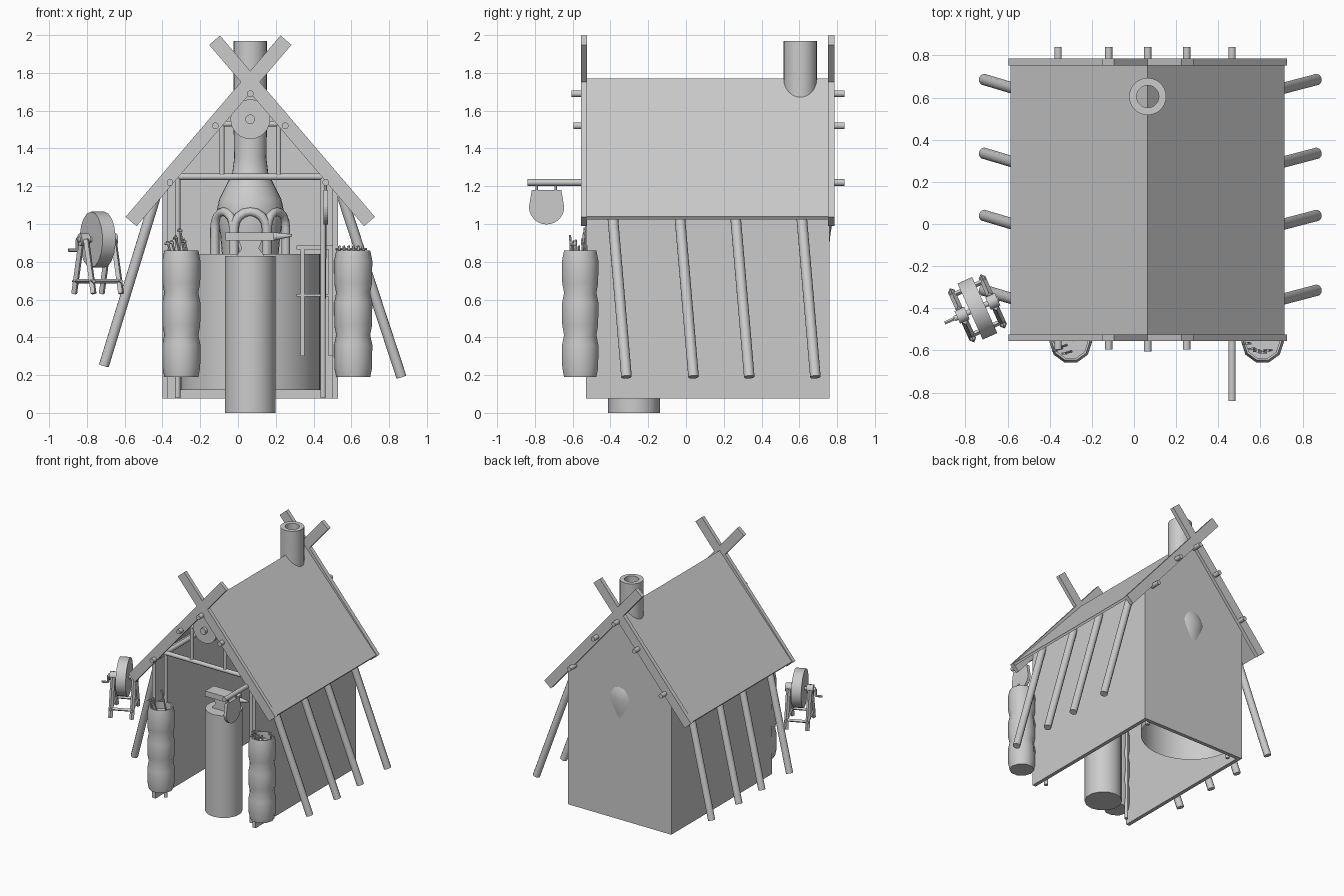
import bpy, bmesh, math, random
from mathutils import Vector

random.seed(4)
if "Cube" in bpy.data.objects:
    bpy.data.objects.remove(bpy.data.objects["Cube"])

grey = bpy.data.materials.new("plain grey")
grey.use_nodes = True
grey.diffuse_color = (0.6, 0.6, 0.6, 1)
grey.node_tree.nodes["Principled BSDF"].inputs["Base Color"].default_value = (0.6, 0.6, 0.6, 1)


def finish(name, bm, smooth=True):
    bmesh.ops.recalc_face_normals(bm, faces=bm.faces)
    mesh = bpy.data.meshes.new(name)
    bm.to_mesh(mesh)
    bm.free()
    mesh.materials.append(grey)
    ob = bpy.data.objects.new(name, mesh)
    bpy.context.collection.objects.link(ob)
    if smooth:
        bpy.ops.object.select_all(action='DESELECT')
        ob.select_set(True)
        bpy.context.view_layer.objects.active = ob
        bpy.ops.object.shade_smooth_by_angle(angle=math.radians(40))
    return ob


def prism(name, outline, axis, lo, hi, bottom=True, smooth=False):
    """Extrude a 2D outline along the x, y or z axis."""
    place = {'x': lambda u, v, w: (w, u, v),
             'y': lambda u, v, w: (u, w, v),
             'z': lambda u, v, w: (u, v, w)}[axis]
    bm = bmesh.new()
    a = [bm.verts.new(place(u, v, lo)) for u, v in outline]
    b = [bm.verts.new(place(u, v, hi)) for u, v in outline]
    n = len(a)
    for i in range(n):
        j = (i + 1) % n
        bm.faces.new((a[i], a[j], b[j], b[i]))
    bm.faces.new(b)
    if bottom:
        bm.faces.new(a)
    return finish(name, bm, smooth)


def box(name, x0, x1, y0, y1, z0, z1):
    return prism(name, [(x0, y0), (x1, y0), (x1, y1), (x0, y1)], 'z', z0, z1)


def rod(name, p, q, r, r2=None, sides=10):
    """Straight round pole between two points, optionally tapered."""
    p, q = Vector(p), Vector(q)
    bm = bmesh.new()
    bmesh.ops.create_cone(bm, cap_ends=True, segments=sides, radius1=r,
                          radius2=r if r2 is None else r2, depth=(q - p).length)
    rot = (q - p).to_track_quat('Z', 'Y')
    for v in bm.verts:
        v.co = rot @ v.co + (p + q) / 2
    return finish(name, bm)


def lathe(name, profile, x, y, sides):
    """Spin (radius, height) points around a vertical axis."""
    bm = bmesh.new()
    vs = [bm.verts.new((x + r, y, z)) for r, z in profile]
    edges = [bm.edges.new(e) for e in zip(vs, vs[1:])]
    bmesh.ops.spin(bm, geom=vs + edges, cent=(x, y, 0), axis=(0, 0, 1),
                   angle=math.tau, steps=sides)
    bmesh.ops.remove_doubles(bm, verts=bm.verts, dist=0.0005)
    return finish(name, bm)


def tube(name, points, r):
    """Bent round bar through a list of points."""
    cu = bpy.data.curves.new(name, 'CURVE')
    cu.dimensions, cu.bevel_depth, cu.bevel_resolution = '3D', r, 2
    cu.use_fill_caps = True
    sp = cu.splines.new('POLY')
    sp.points.add(len(points) - 1)
    for pt, co in zip(sp.points, points):
        pt.co = (*co, 1)
    cu.materials.append(grey)
    ob = bpy.data.objects.new(name, cu)
    bpy.context.collection.objects.link(ob)


CX, FRONT, BACK = 0.065, -0.53, 0.76

# Walls: two sides and a full back gable, open front and floor
box("wall_right", -0.40, -0.37, FRONT, BACK, 0.075, 1.22)
box("wall_left", 0.50, 0.53, FRONT, BACK, 0.075, 1.22)
prism("back_gable", [(-0.40, 0.075), (0.53, 0.075), (0.53, 1.22), (CX, 1.745), (-0.40, 1.22)],
      'y', BACK - 0.03, BACK)

# Roof slabs and crossed barge boards
prism("roof", [(CX - 0.65, 1.04), (CX, 1.77), (CX + 0.65, 1.04), (CX + 0.64, 1.025),
               (CX, 1.743), (CX - 0.64, 1.025)], 'y', FRONT, 0.765)
for side, tag in ((1, "a"), (-1, "b")):
    low, high = Vector((-0.631 * side, 1.013)), Vector((0.189 * side, 1.973))
    d = (high - low).normalized() * 0.038
    n = Vector((-d.y, d.x))
    outline = [(CX + c.x, c.y) for c in (low + n, high + n, high - n, low - n)]
    for y0, y1, end in ((-0.555, -0.524, "front"), (0.752, 0.785, "back")):
        prism(f"barge_board_{end}_{tag}", outline, 'y', y0, y1)

# Purlins sticking out at both gables, one long enough to hold the sign
for x, z, y in ((CX, 1.69, -0.605), (-0.12, 1.52, -0.595), (0.25, 1.52, -0.595),
                (-0.36, 1.22, -0.595), (0.465, 1.22, -0.84)):
    rod("purlin", (x, y, z), (x, 0.84, z), 0.018)

# Roof trusses and posts
for y in (-0.47, 0.69):
    rod("tie_beam", (-0.36, y, 1.25), (0.48, y, 1.25), 0.017)
    rod("collar_beam", (-0.13, y, 1.53), (0.26, y, 1.53), 0.015)
    for s in (-1, 1):
        rod("truss_post", (CX + s * 0.15, y, 1.25), (CX + s * 0.15, y, 1.54), 0.014)
        rod("door_post", (CX + s * 0.385, y, 0.08), (CX + s * 0.385, y, 1.25), 0.015)

# Slanted braces along both sides
for y in (0.685, 0.335, 0.04, -0.315):
    rod("brace_left", (0.54, y - 0.085, 1.18), (0.865, y, 0.19), 0.028)
    rod("brace_right", (-0.425, y - 0.085, 1.18), (-0.71, y, 0.25), 0.028)

# Half-round hearth against the back wall, with a flue through the roof
arc = [math.pi + math.pi * i / 20 for i in range(21)]
prism("hearth", [(CX + 0.37 * math.cos(t), 0.73 + 0.37 * math.sin(t)) for t in arc],
      'z', 0.12, 0.84, bottom=False, smooth=True)
lathe("flue", [(0.15, 0.84), (0.16, 0.95), (0.18, 1.06), (0.165, 1.13), (0.125, 1.21),
               (0.095, 1.27), (0.085, 1.35), (0.088, 1.5), (0.088, 1.97), (0.053, 1.97),
               (0.053, 1.5)], CX, 0.605, 28)

# Arched ribs around the fire opening
for deg in (-55, 0, 55):
    a = math.radians(deg)
    out, along = Vector((math.sin(a), -math.cos(a), 0)), Vector((math.cos(a), math.sin(a), 0))
    base = Vector((CX, 0.605, 0)) + out * 0.17
    pts = [base - along * 0.085 + Vector((0, 0, 0.84))]
    for i in range(9):
        t = math.pi * (1 - i / 8)
        pts.append(base + along * 0.085 * math.cos(t) + Vector((0, 0, 0.98 + 0.085 * math.sin(t))))
    pts.append(base + along * 0.085 + Vector((0, 0, 0.84)))
    tube("fire_arch", pts, 0.024)

# Stump and anvil
SY = -0.275
rod("stump", (CX, SY, 0), (CX, SY, 0.83), 0.138, sides=14)
prism("anvil_body", [(-0.01, 0.83), (0.14, 0.83), (0.11, 0.87), (0.13, 0.92), (0, 0.92), (0.02, 0.87)],
      'y', SY - 0.045, SY + 0.045)
box("anvil_face", -0.065, 0.19, SY - 0.055, SY + 0.055, 0.912, 0.955)
rod("anvil_horn", (0.19, SY, 0.934), (0.285, SY, 0.94), 0.022, 0.006)

# Round boss plate in the front gable
rod("gable_disc", (CX, -0.49, 1.555), (CX, -0.52, 1.555), 0.105, sides=24)
rod("gable_disc_boss", (CX, -0.52, 1.555), (CX, -0.545, 1.555), 0.026)

# Hanging shield-shaped sign
curve = [(-0.738 + 0.093 * math.cos(t), 1.09 + 0.092 * math.sin(t)) for t in arc]
prism("sign", curve + [(-0.66, 1.18), (-0.816, 1.18)], 'x', 0.453, 0.477)
for y in (-0.79, -0.69):
    rod("sign_link", (0.465, y, 1.17), (0.465, y, 1.23), 0.007, sides=6)

# Bulging barrels at the two front corners, filled with blades and rods
for bx, tag in ((-0.30, "right"), (0.61, "left")):
    profile = [(0, 0.19), (0.09, 0.19)]
    for k in range(3):
        z = 0.19 + 0.223 * k
        profile += [(0.1, z + 0.05), (0.101, z + 0.17), (0.09, z + 0.223)]
    profile += [(0.08, 0.858), (0.08, 0.80), (0, 0.80)]
    lathe("barrel_" + tag, profile, bx, -0.56, 10)
for i in range(5):
    x, y = -0.36 + 0.022 * i, -0.61 + 0.09 * random.random()
    top = Vector((x - 0.015, y - 0.01, 0.90 + 0.1 * random.random()))
    rod("stored_rod", (x + 0.02, y, 0.79), top, 0.006, sides=6)
    rod("rod_guard", top + Vector((-0.014, 0, -0.015)), top + Vector((0.014, 0, -0.015)), 0.006, sides=6)
for i in range(6):
    x, y = 0.545 + 0.025 * i, -0.62 + 0.1 * random.random()
    rod("stored_blade", (x, y, 0.79), (x - 0.01, y, 0.885), 0.007, sides=6)
    rod("blade_guard", (x - 0.03, y, 0.868), (x + 0.012, y, 0.868), 0.005, sides=6)

# Tool rack along the inner left wall
for y in (-0.1, 0.25):
    box("rack_post", 0.33, 0.352, y, y + 0.025, 0.30, 0.88)
    box("rack_post", 0.478, 0.50, y, y + 0.025, 0.30, 0.88)
    box("rack_cross_bar", 0.31, 0.50, y, y + 0.02, 0.615, 0.63)
    box("rack_cross_bar", 0.31, 0.50, y, y + 0.02, 0.865, 0.885)
for i in range(4):
    y = -0.25 + 0.12 * i
    rod("hanging_tool", (0.45, y, 0.40), (0.46, y, 1.2), 0.012, sides=8)

# Treadle grindstone, turned slightly toward the front
G = Vector((-0.743, -0.40, 0.917))
axle = Vector((0.91, 0.41, 0))
side = Vector((0.41, -0.91, 0))
up = Vector((0, 0, 1))
rod("grindstone", G - axle * 0.038, G + axle * 0.038, 0.148, sides=18)
rod("grindstone_axle", G - axle * 0.12, G + axle * 0.11, 0.014)
for s in (-1, 1):
    c = G + axle * 0.08 * s
    rod("axle_hub", c - axle * 0.025, c + axle * 0.025, 0.034)
    for f in (-1, 1):
        rod("grinder_leg", c + side * 0.03 * f, c + side * 0.125 * f - up * 0.285, 0.017, sides=4)
    rod("grinder_rail", c - side * 0.13 - up * 0.22, c + side * 0.13 - up * 0.22, 0.012, sides=4)
for f in (-1, 1):
    m = G + side * 0.105 * f - up * 0.22
    rod("grinder_stretcher", m - axle * 0.09, m + axle * 0.09, 0.012, sides=4)
crank = G - axle * 0.12
rod("crank_arm", crank, crank - up * 0.055, 0.009, sides=6)
rod("crank_handle", crank - up * 0.055, crank - up * 0.055 - axle * 0.05, 0.009, sides=6)
